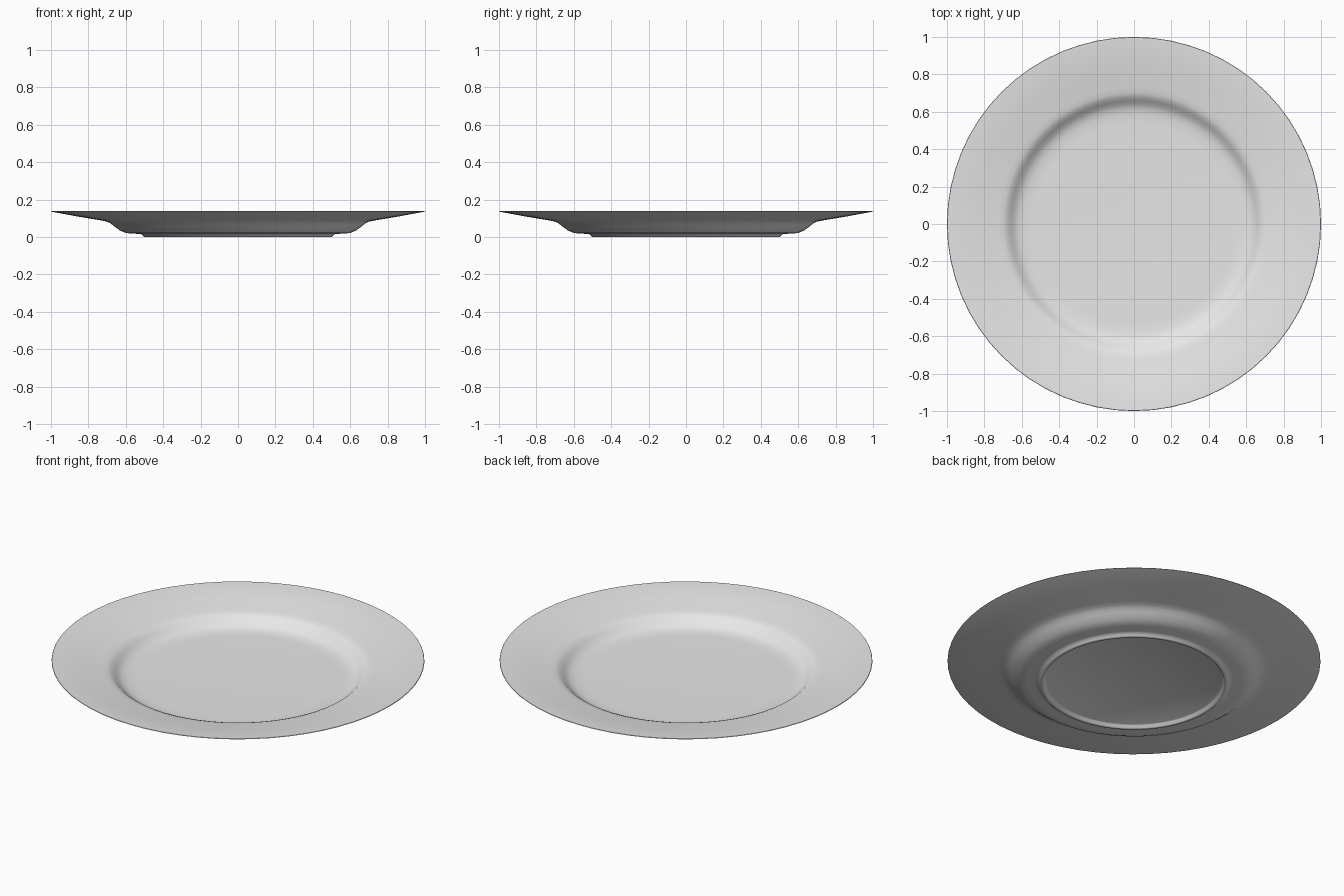
import bpy, bmesh, math

if "Cube" in bpy.data.objects:
    bpy.data.objects.remove(bpy.data.objects["Cube"])

SEGMENTS = 64

# Glaze colour
glaze = bpy.data.materials.new("pale_glaze")
glaze.diffuse_color = (0.8, 0.8, 0.8, 1)
glaze.use_nodes = True
glaze.node_tree.nodes["Principled BSDF"].inputs["Base Color"].default_value = glaze.diffuse_color

# Half cross-section (radius, height): underside, foot ring, well, rim, then the top back to the centre
profile = [
    (0.0, 0.018), (0.47, 0.018), (0.478, 0.014), (0.485, 0.002), (0.49, 0.0),
    (0.50, 0.0), (0.505, 0.004), (0.515, 0.014), (0.53, 0.017), (0.57, 0.018),
    (0.60, 0.022), (0.63, 0.034), (0.66, 0.056), (0.68, 0.072), (0.70, 0.082),
    (0.73, 0.088), (0.86, 0.110), (0.99, 0.134), (1.0, 0.137),
    (0.998, 0.140), (0.99, 0.140), (0.85, 0.119), (0.73, 0.100), (0.70, 0.095),
    (0.68, 0.087), (0.66, 0.070), (0.64, 0.053), (0.62, 0.043), (0.59, 0.036),
    (0.54, 0.034), (0.0, 0.034),
]

# Plate: spin the cross-section around the vertical axis
bm = bmesh.new()
verts = [bm.verts.new((r, 0, z)) for r, z in profile]
edges = [bm.edges.new(pair) for pair in zip(verts, verts[1:])]
bmesh.ops.spin(bm, geom=verts + edges, cent=(0, 0, 0), axis=(0, 0, 1),
               angle=math.tau, steps=SEGMENTS, use_merge=False, use_duplicate=False)
bmesh.ops.remove_doubles(bm, verts=bm.verts, dist=0.0005)
bmesh.ops.recalc_face_normals(bm, faces=bm.faces)

mesh = bpy.data.meshes.new("plate")
bm.to_mesh(mesh)
bm.free()
mesh.materials.append(glaze)
plate = bpy.data.objects.new("plate", mesh)
bpy.context.collection.objects.link(plate)

# Smooth surface with a crisp rim
bpy.context.view_layer.objects.active = plate
plate.select_set(True)
bpy.ops.object.shade_smooth_by_angle(angle=math.radians(50))
